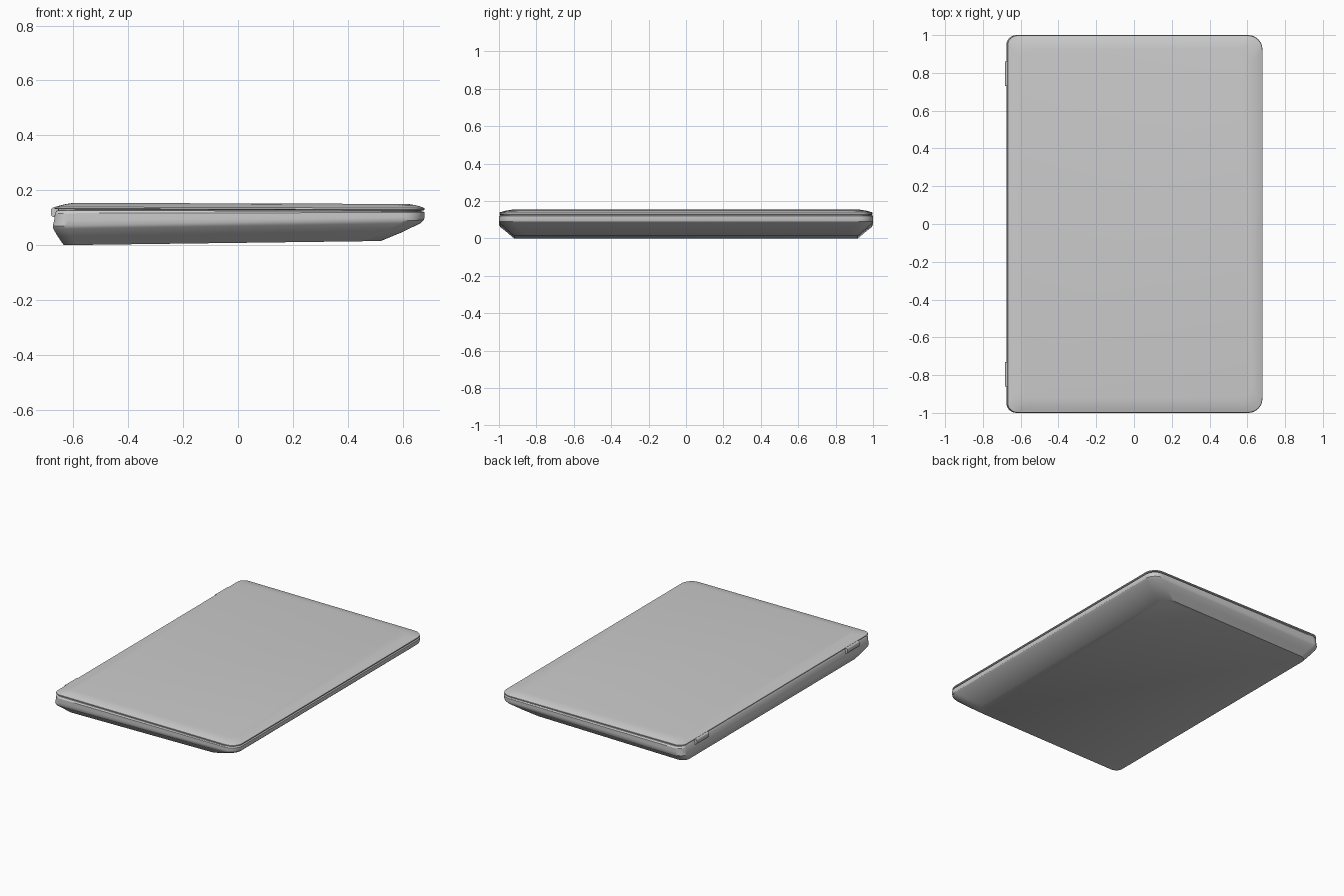
import bpy, bmesh, math

if "Cube" in bpy.data.objects:
    bpy.data.objects.remove(bpy.data.objects["Cube"])

SEG = 8


def ring_points(x0, x1, hy, z0, z1, r_back, r_front):
    """Rounded rectangle, tilted so z runs from z0 (back) to z1 (front)."""
    pts = []
    corners = [(x1, hy, -1, -1, 0, r_front), (x0, hy, 1, -1, 90, r_back),
               (x0, -hy, 1, 1, 180, r_back), (x1, -hy, -1, 1, 270, r_front)]
    for cx, cy, sx, sy, start, r in corners:
        for i in range(SEG + 1):
            a = math.radians(start + 90 * i / SEG)
            x = cx + sx * r + r * math.cos(a)
            y = cy + sy * r + r * math.sin(a)
            pts.append((x, y, z0 + (z1 - z0) * (x - x0) / (x1 - x0)))
    return pts


def finish(bm, name, angle):
    bmesh.ops.recalc_face_normals(bm, faces=bm.faces)
    mesh = bpy.data.meshes.new(name)
    bm.to_mesh(mesh)
    bm.free()
    obj = bpy.data.objects.new(name, mesh)
    bpy.context.collection.objects.link(obj)
    bpy.ops.object.select_all(action='DESELECT')
    obj.select_set(True)
    bpy.context.view_layer.objects.active = obj
    bpy.ops.object.shade_smooth_by_angle(angle=math.radians(angle))
    return obj


def loft(name, rings, r_back, r_front, angle=30):
    bm = bmesh.new()
    loops = [[bm.verts.new(p) for p in ring_points(*r, r_back, r_front)] for r in rings]
    n = len(loops[0])
    for a, b in zip(loops, loops[1:]):
        for i in range(n):
            j = (i + 1) % n
            bm.faces.new((a[i], a[j], b[j], b[i]))
    bm.faces.new(loops[0][::-1])
    bm.faces.new(loops[-1])
    return finish(bm, name, angle)


def block(name, size, loc, bevel):
    bm = bmesh.new()
    bmesh.ops.create_cube(bm, size=1)
    bmesh.ops.scale(bm, vec=size, verts=bm.verts)
    bmesh.ops.translate(bm, vec=loc, verts=bm.verts)
    edges = [e for e in bm.edges if abs(e.verts[0].co.y - e.verts[1].co.y) > 1e-4]
    bmesh.ops.bevel(bm, geom=edges, offset=bevel, segments=4, profile=0.5, affect='EDGES')
    return finish(bm, name, 35)


# Lower body: flat sloping underside with flared, rounded sides
loft("base", [
    (-0.635, 0.52, 0.92, 0.000, 0.015),
    (-0.657, 0.60, 0.958, 0.032, 0.048),
    (-0.673, 0.665, 0.992, 0.059, 0.080),
    (-0.675, 0.677, 0.999, 0.070, 0.091),
    (-0.670, 0.680, 1.000, 0.090, 0.102),
    (-0.667, 0.680, 1.000, 0.116, 0.119),
    (-0.660, 0.674, 0.994, 0.127, 0.123),
], 0.05, 0.075)

# Thin seam between base and lid
loft("seam", [
    (-0.655, 0.668, 0.986, 0.120, 0.120),
    (-0.655, 0.668, 0.986, 0.136, 0.132),
], 0.05, 0.075)

# Closed lid with softly chamfered rim
loft("lid", [
    (-0.664, 0.675, 0.993, 0.131, 0.126),
    (-0.670, 0.680, 0.998, 0.134, 0.129),
    (-0.668, 0.679, 0.997, 0.139, 0.135),
    (-0.650, 0.664, 0.980, 0.144, 0.141),
    (-0.630, 0.645, 0.960, 0.149, 0.146),
    (-0.600, 0.620, 0.930, 0.154, 0.150),
], 0.05, 0.075, 25)

# Hinge knuckles along the back edge
for side, label in ((-1, "left"), (1, "right")):
    block("hinge_" + label, (0.04, 0.13, 0.036), (-0.662, side * 0.795, 0.120), 0.012)
